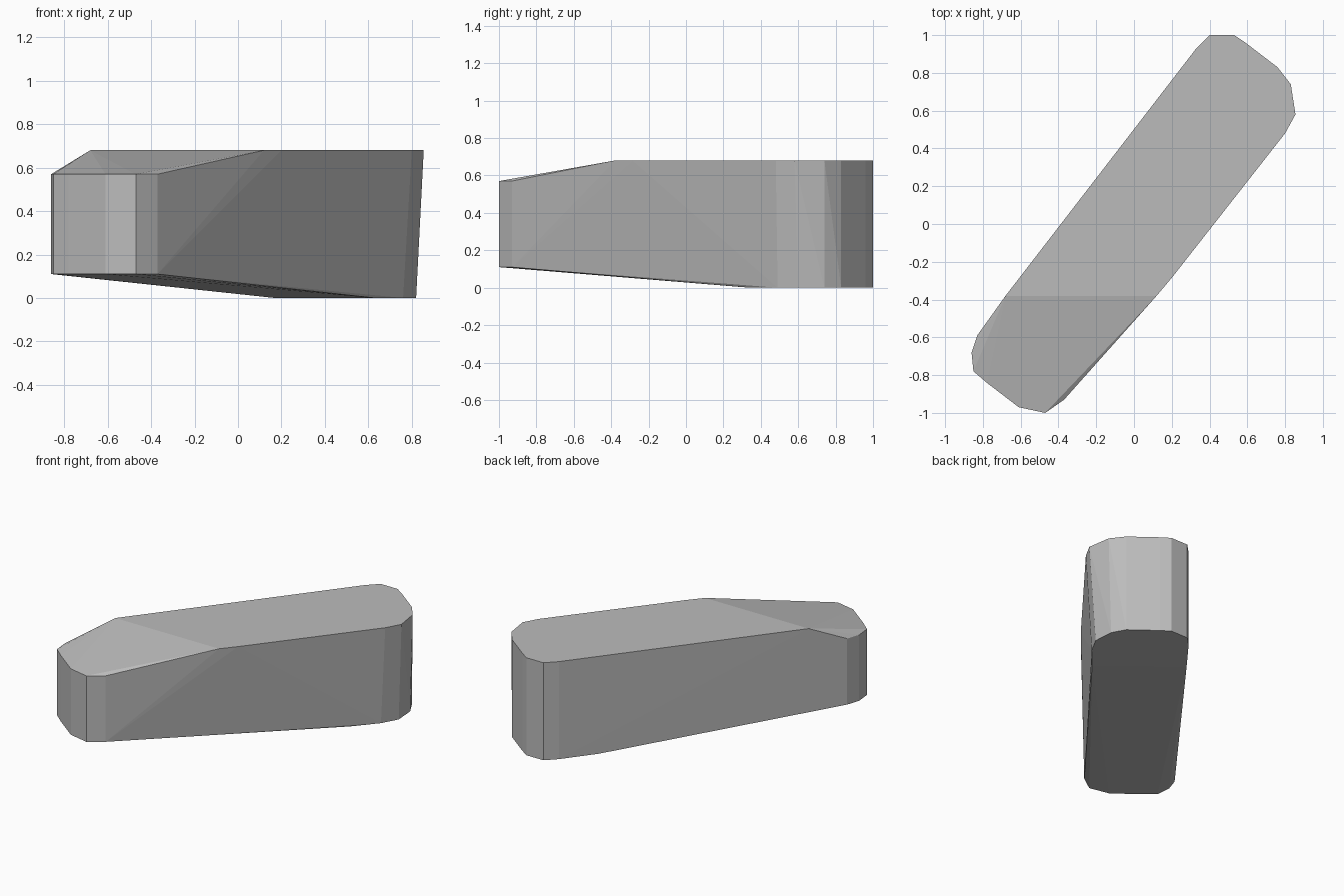
import bpy, bmesh

if "Cube" in bpy.data.objects:
    bpy.data.objects.remove(bpy.data.objects["Cube"])

# Low (front) end: one outline shared by its top rim (0.57) and bottom rim (0.11)
low_end = [(-.37, -.93), (-.47, -1), (-.61, -.97), (-.78, -.84),
           (-.85, -.78), (-.86, -.68), (-.83, -.59)]
# High end: corners used at both levels
back = [(.33, .93), (.40, 1), (.53, 1), (.59, .96), (.76, .83)]
# Flat top, ending in a straight crease at y = -0.38
top = back + [(.83, .74), (.855, .58), (.80, .48), (.42, 0), (.36, -.08),
              (.20, -.285), (.12, -.38), (-.68, -.38)]
# Flat foot, slightly tucked in on the right side
foot = back + [(.81, .74), (.82, .60), (.76, .49), (.63, .34), (.17, .72)]

points = [(x, y, z) for outline, z in
          ((low_end, .57), (low_end, .11), (top, .68), (foot, 0))
          for x, y in outline]

# Faceted block: hull around the four rims
bm = bmesh.new()
for p in points:
    bm.verts.new(p)
res = bmesh.ops.convex_hull(bm, input=bm.verts[:])
unused = [v for v in bm.verts if not v.link_faces]
bmesh.ops.delete(bm, geom=unused, context='VERTS')
bmesh.ops.dissolve_limit(bm, angle_limit=0.004, verts=bm.verts[:], edges=bm.edges[:])
bmesh.ops.recalc_face_normals(bm, faces=bm.faces[:])

mesh = bpy.data.meshes.new("faceted_block")
bm.to_mesh(mesh)
bm.free()
block = bpy.data.objects.new("faceted_block", mesh)
bpy.context.collection.objects.link(block)

mat = bpy.data.materials.new("plain grey")
mat.diffuse_color = (.5, .5, .5, 1)
mat.use_nodes = True
mat.node_tree.nodes["Principled BSDF"].inputs["Base Color"].default_value = mat.diffuse_color
mesh.materials.append(mat)
